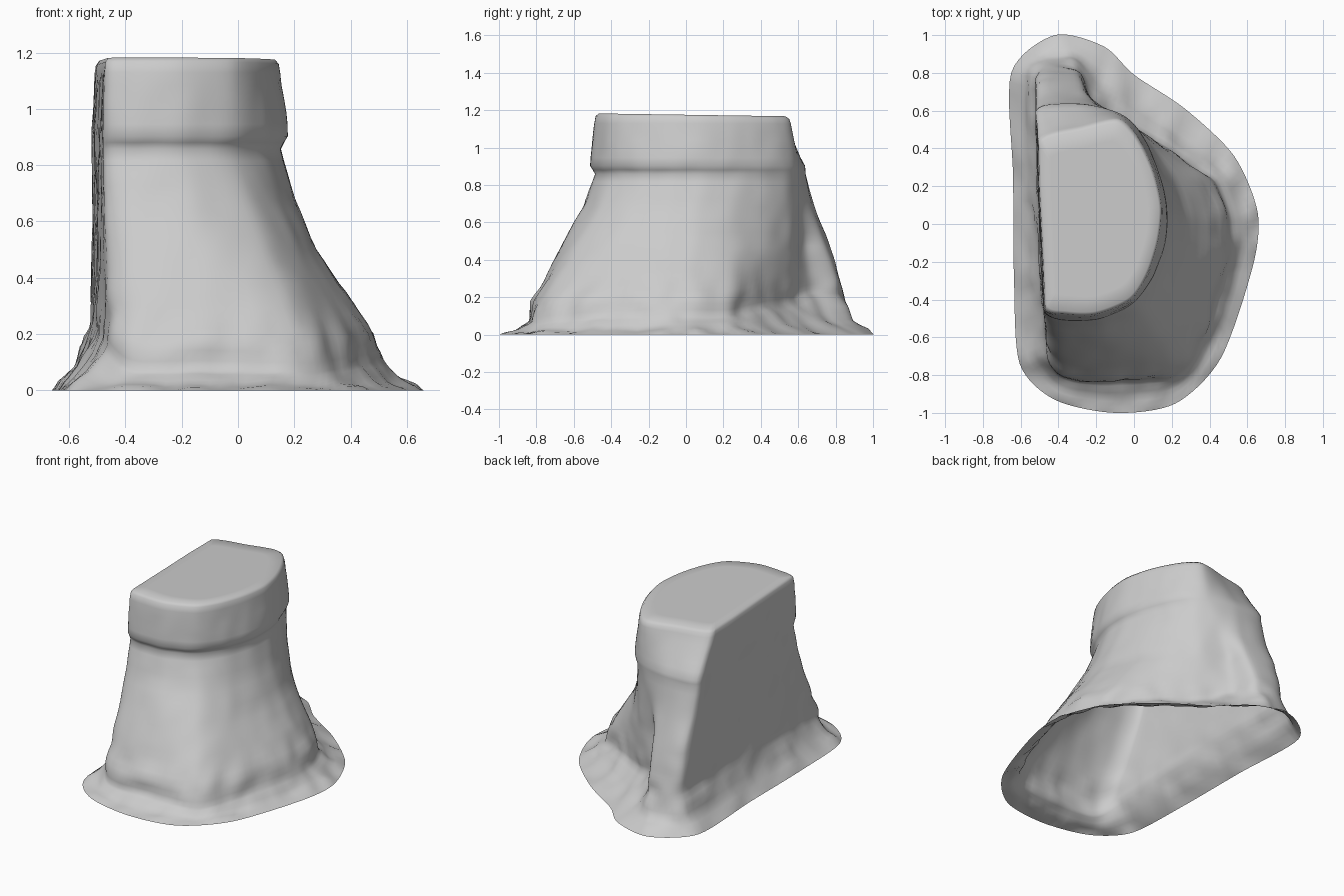
import bpy, bmesh
from mathutils import Vector, noise

if "Cube" in bpy.data.objects:
    bpy.data.objects.remove(bpy.data.objects["Cube"])

# Key outlines, counter-clockwise from the back end of the flat left wall
SKIRT = [(-.65, .8), (-.64, .25), (-.635, -.3), (-.605, -.74), (-.42, -.93),
         (-.1, -1.0), (.22, -.95), (.46, -.71), (.63, -.22), (.655, .06),
         (.53, .36), (.27, .61), (0, .79), (-.16, .94), (-.42, 1.0)]
FOOT = [(-.525, .78, .22), (-.515, .25, .23), (-.5, -.25, .22), (-.46, -.68, .16),
        (-.37, -.81, .07), (-.1, -.84, .07), (.25, -.79, .06), (.38, -.57, .08),
        (.495, -.22, .1), (.505, 0, .1), (.43, .22, .1), (.2, .38, .14),
        (-.02, .53, .17), (-.22, .66, .22), (-.31, .82, .22)]
WAIST = [(-.52, .73), (-.51, .3), (-.495, -.2), (-.47, -.55), (-.37, -.635),
         (-.12, -.65), (.1, -.57), (.21, -.39), (.27, -.15), (.275, .05),
         (.21, .25), (.08, .43), (-.06, .56), (-.22, .635), (-.29, .74)]
NECK = [(-.52, .6), (-.51, .3), (-.495, -.1), (-.48, -.43), (-.38, -.48),
        (-.2, -.475), (-.02, -.39), (.08, -.25), (.14, -.08), (.15, .08),
        (.12, .24), (.06, .4), (-.02, .53), (-.12, .6), (-.3, .635)]
TOP = [(-.51, .45), (-.505, .2), (-.49, -.1), (-.475, -.45), (-.36, -.485),
       (-.2, -.485), (-.02, -.41), (.07, -.28), (.13, -.1), (.15, .08),
       (.12, .24), (.07, .37), (0, .49), (-.09, .56), (-.28, .52)]
STEPS = 8


def ring(points, z=0.0, wall=True):
    """Closed smooth outline through the key points, optionally with a straight wall."""
    p = [Vector((*q, z)) if len(q) == 2 else Vector(q) for q in points]
    n, out = len(p), []
    for i in range(n):
        a, b, c, d = p[i - 1], p[i], p[(i + 1) % n], p[(i + 2) % n]
        limit = (c - b).length
        t0, t1 = (c - a) * .42, (d - b) * .42
        for t in (t0, t1):
            if t.length > limit:
                t *= limit / t.length
        for s in range(STEPS):
            t = s / STEPS
            if wall and i < 3:
                out.append(b.lerp(c, t))
            else:
                out.append((2*t**3 - 3*t*t + 1) * b + (t**3 - 2*t*t + t) * t0
                           + (3*t*t - 2*t**3) * c + (t**3 - t*t) * t1)
    return out


def mix(a, b, t, tz):
    """Blend two rings, with a separate blend factor for height."""
    return [Vector((*p.xy.lerp(q.xy, t), p.z + (q.z - p.z) * tz)) for p, q in zip(a, b)]


def scaled(r, sx, sy, cx, cy, z):
    return [Vector((cx + (p.x - cx) * sx, cy + (p.y - cy) * sy, z)) for p in r]


skirt, foot = ring(SKIRT, wall=False), ring(FOOT)
waist, neck = ring(WAIST, .5), ring(NECK, .86)
cap_low = scaled(neck, 1.045, 1.03, -.5, .6, .9)
cap_high = ring(TOP, 1.13)
cap_edge = scaled(cap_high, .985, .985, -.2, .03, 1.16)
cap_flat = scaled(cap_high, .95, .95, -.2, .0, 1.175)
cap_mid = scaled(cap_high, .1, .1, -.2, .0, 1.175)
for r in (cap_edge, cap_flat, cap_mid):      # top tips slightly to the back
    for p in r:
        p.z -= .015 * p.y

keys = [(skirt, 1), (mix(skirt, foot, .55, .36), 3), (foot, 4),
        (mix(foot, waist, .1, .25), 3), (mix(foot, waist, .54, .62), 4),
        (waist, 4), (mix(waist, neck, .6, .5), 4), (neck, 4),
        (cap_low, 2), (cap_high, 5), (cap_edge, 1), (cap_flat, 1), (cap_mid, 5)]

# Intermediate rings for a fine surface
rings = [skirt]
for (a, _), (b, steps) in zip(keys, keys[1:]):
    rings += [mix(a, b, k / steps, k / steps) for k in range(1, steps + 1)]

# Hollow stump shell: open underneath, closed on top
bm = bmesh.new()
rows = [[bm.verts.new(p) for p in r] for r in rings]
for low, high in zip(rows, rows[1:]):
    for i in range(len(low)):
        j = (i + 1) % len(low)
        bm.faces.new((low[i], low[j], high[j], high[i]))
bm.faces.new(rows[-1])

# Soften the ring transitions a little, keeping the rim on the ground
bmesh.ops.smooth_vert(bm, verts=[v for row in rows[1:-7] for v in row], factor=.4,
                      use_axis_x=True, use_axis_y=True, use_axis_z=True)
bm.normal_update()

# Lumpy weathering, strongest around the foot
for row in rows[1:-8]:
    for v in row:
        amp = .02 - .015 * min(1, max(0, (v.co.z - .18) / .15))
        v.co += v.normal * noise.noise(v.co * 9) * amp
        v.co.z = max(v.co.z, .004)

mesh = bpy.data.meshes.new("stump_shell")
bm.to_mesh(mesh)
bm.free()
stump = bpy.data.objects.new("stump_shell", mesh)
bpy.context.collection.objects.link(stump)
bpy.context.view_layer.objects.active = stump
stump.select_set(True)
bpy.ops.object.shade_smooth_by_angle(angle=1.2)
